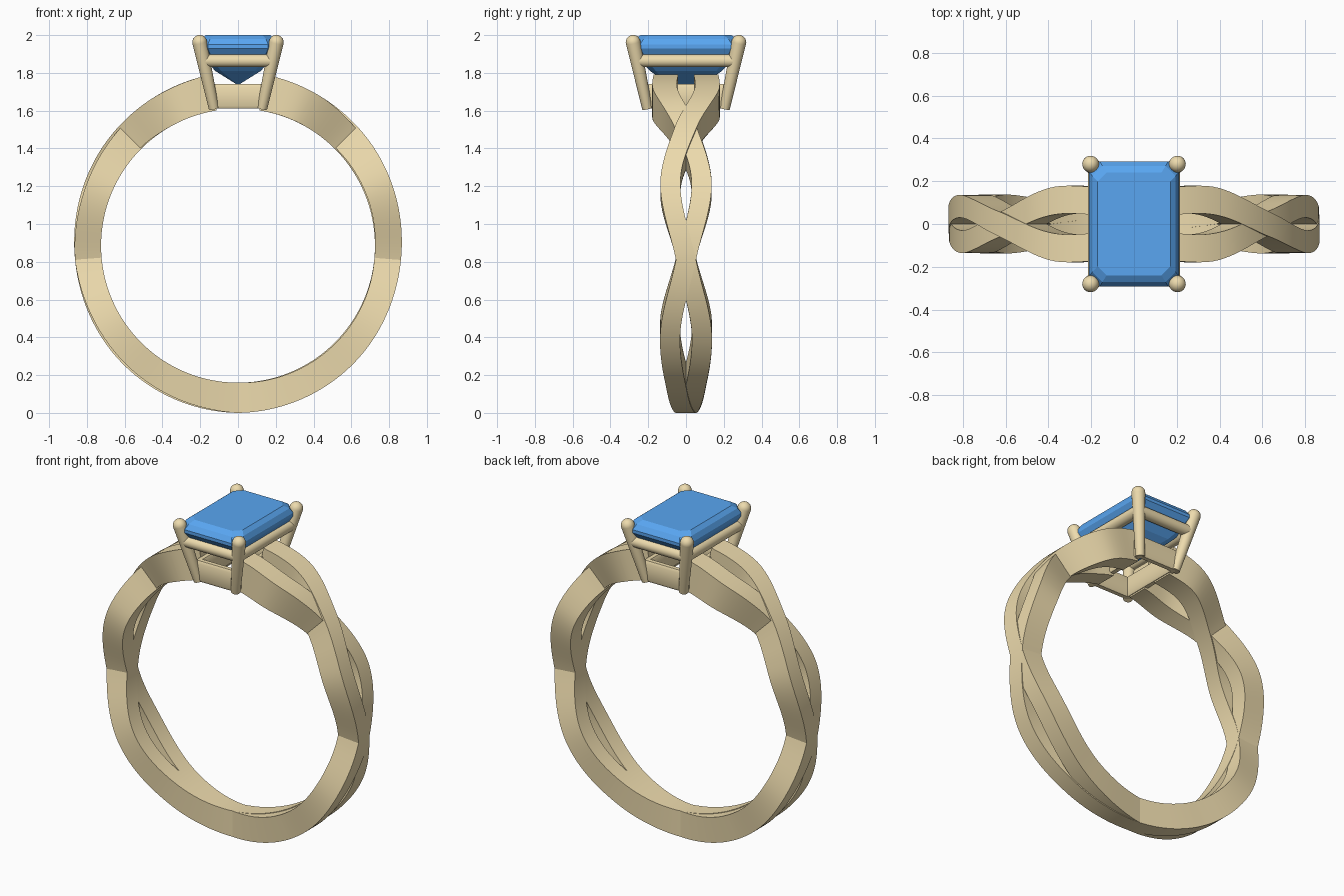
import bpy, bmesh, math
from mathutils import Vector

if "Cube" in bpy.data.objects:
    bpy.data.objects.remove(bpy.data.objects["Cube"])


def material(name, color):
    m = bpy.data.materials.new(name)
    m.diffuse_color = (*color, 1)
    m.use_nodes = True
    m.node_tree.nodes["Principled BSDF"].inputs["Base Color"].default_value = m.diffuse_color
    return m


GOLD = material("gold", (0.85, 0.71, 0.42))
BLUE = material("blue_gem", (0.10, 0.38, 0.88))


def make_object(name, bm, mat, smooth=True):
    bmesh.ops.recalc_face_normals(bm, faces=bm.faces[:])
    me = bpy.data.meshes.new(name)
    bm.to_mesh(me)
    bm.free()
    me.materials.append(mat)
    ob = bpy.data.objects.new(name, me)
    bpy.context.collection.objects.link(ob)
    if smooth:
        bpy.context.view_layer.objects.active = ob
        ob.select_set(True)
        bpy.ops.object.shade_smooth_by_angle(angle=math.radians(35))
        ob.select_set(False)
    return ob


def loft(name, rings, mat, smooth=True):
    """Skin a list of equal-length point rings and cap both ends."""
    bm = bmesh.new()
    rows = [[bm.verts.new(p) for p in r] for r in rings]
    n = len(rows[0])
    for a, b in zip(rows, rows[1:]):
        for i in range(n):
            j = (i + 1) % n
            bm.faces.new((a[i], a[j], b[j], b[i]))
    bm.faces.new(rows[0])
    bm.faces.new(rows[-1])
    return make_object(name, bm, mat, smooth)


def spline(keys, x):
    """Smooth curve through (x, y) keys."""
    n = len(keys)
    x = min(max(x, keys[0][0]), keys[-1][0])

    def slope(i):
        a, b = keys[max(i - 1, 0)], keys[min(i + 1, n - 1)]
        return (b[1] - a[1]) / (b[0] - a[0])
    i = max(k for k in range(n - 1) if keys[k][0] <= x)
    (x0, y0), (x1, y1) = keys[i], keys[i + 1]
    h = x1 - x0
    t = (x - x0) / h
    return ((2*t**3 - 3*t**2 + 1) * y0 + (t**3 - 2*t**2 + t) * h * slope(i)
            + (3*t**2 - 2*t**3) * y1 + (t**3 - t**2) * h * slope(i + 1))


# Band: two woven strands, angle in degrees measured from the top
CENTRE_Z = 0.885
SWAY = [(9, -0.107), (25, -0.107), (45, 0), (68, 0.083), (95, 0),
        (122, -0.083), (152, -0.047), (180, 0)]
OUTER = [(9, 0.917), (45, 0.893), (95, 0.866), (140, 0.875), (180, 0.885)]
LIFT = [(9, 0), (30, 0), (45, -0.012), (70, -0.012), (95, 0),
        (125, 0.01), (165, 0.006), (180, 0)]


def strand(name, side):
    rings = []
    steps = 160
    for k in range(steps + 1):
        phi = 9 + (351 - 9) * k / steps
        mirrored = phi > 180
        q = 360 - phi if mirrored else phi
        y = side * spline(SWAY, q) * (-1 if mirrored else 1)
        lift = side * spline(LIFT, q)
        w = 0.065 if q < 25 else 0.053
        if 25 <= q < 60:
            w = 0.065 - 0.012 * (q - 25) / 35
        r1 = spline(OUTER, q) + min(lift, 0)
        r0 = 0.725 + max(lift, 0) * 0.5
        a = math.radians(phi)
        s, c = math.sin(a), math.cos(a)
        rings.append([(r * s, y + d, CENTRE_Z + r * c)
                      for r, d in ((r0, -w), (r1, -w), (r1, w), (r0, w))])
    return loft(name, rings, GOLD)


strand("band_strand_one", 1)
strand("band_strand_two", -1)


def rod(name, p, q, r0, r1, ball=False):
    p, q = Vector(p), Vector(q)
    axis = (q - p).normalized()
    rot = axis.to_track_quat('Z', 'Y')
    stations = [(p, r0), (q, r1)]
    if ball:  # rounded tip
        for k in range(1, 8):
            a = math.radians(k * 12.5)
            stations.append((q + axis * r1 * math.sin(a), r1 * math.cos(a)))
    rings = [[c + rot @ Vector((r * math.cos(t), r * math.sin(t), 0))
              for t in (math.tau * i / 24 for i in range(24))]
             for c, r in stations]
    return loft(name, rings, GOLD)


# Four claws leaning outward
LOW, HIGH = Vector((0.128, 0.205, 1.612)), Vector((0.203, 0.28, 1.962))


def claw_point(sx, sy, t):
    p = LOW.lerp(HIGH, t)
    return Vector((p.x * sx, p.y * sy, p.z))


CORNERS = [(1, 1), (-1, 1), (-1, -1), (1, -1)]
for i, c in enumerate(CORNERS):
    rod(f"claw_{i + 1}", claw_point(*c, 0), claw_point(*c, 1), 0.027, 0.039, True)
    # Rails joining neighbouring claws under the stone
    d = CORNERS[(i + 1) % 4]
    rod(f"gallery_rail_{i + 1}", claw_point(*c, 0.72), claw_point(*d, 0.72), 0.034, 0.034)

# Rectangular base collar, open in the middle with softened edges
collar = []
for inset, z in ((0, 1.625), (0.008, 1.612), (0.034, 1.612), (0.042, 1.625),
                 (0.042, 1.725), (0.034, 1.74), (0.008, 1.74), (0, 1.725)):
    collar.append([(sx * (0.145 - inset), sy * (0.222 - inset), z) for sx, sy in CORNERS])
bm = bmesh.new()
rows = [[bm.verts.new(p) for p in r] for r in collar]
for k in range(len(rows)):
    a, b = rows[k], rows[(k + 1) % len(rows)]
    for i in range(4):
        j = (i + 1) % 4
        bm.faces.new((a[i], a[j], b[j], b[i]))
make_object("base_collar", bm, GOLD)


# Step-cut stone: stacked clipped rectangles
def clipped(hx, hy, cut, z):
    return [(hx, hy - cut, z), (hx - cut, hy, z), (cut - hx, hy, z), (-hx, hy - cut, z),
            (-hx, cut - hy, z), (cut - hx, -hy, z), (hx - cut, -hy, z), (hx, cut - hy, z)]


loft("gemstone", [clipped(*s) for s in (
    (0.008, 0.09, 0.004, 1.74), (0.12, 0.19, 0.03, 1.81), (0.175, 0.25, 0.04, 1.87),
    (0.21, 0.293, 0.05, 1.93), (0.21, 0.293, 0.05, 1.95),
    (0.195, 0.272, 0.047, 1.98), (0.17, 0.24, 0.042, 2.0))], BLUE, smooth=False)
